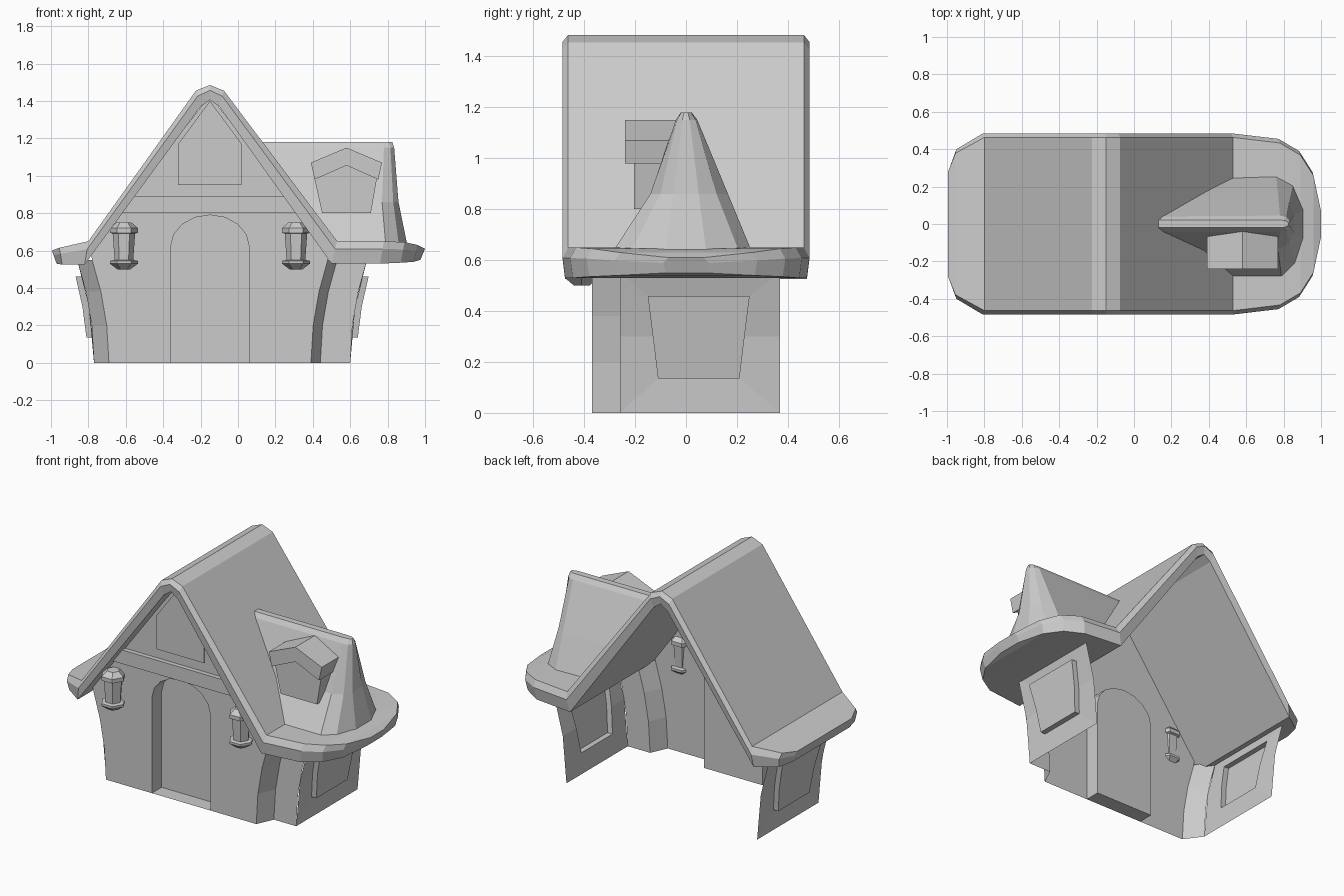
import bpy
import math

cube = bpy.data.objects.get("Cube")
if cube:
    bpy.data.objects.remove(cube, do_unlink=True)

# One plain grey for everything
GREY = (0.6, 0.6, 0.6, 1.0)
grey = bpy.data.materials.new("plain_grey")
grey.use_nodes = True
grey.diffuse_color = GREY
shader = grey.node_tree.nodes["Principled BSDF"]
shader.inputs["Base Color"].default_value = GREY
shader.inputs["Roughness"].default_value = 0.9


def add_object(name, verts, faces):
    mesh = bpy.data.meshes.new(name)
    mesh.from_pydata(verts, [], faces)
    mesh.materials.append(grey)
    mesh.update()
    obj = bpy.data.objects.new(name, mesh)
    bpy.context.collection.objects.link(obj)
    return obj


def prism(name, outline, front, back, recess=False):
    """Extrude an (x, z) outline along y; a recess is open in front and faces inward."""
    n = len(outline)
    verts = [(x, y, z) for y in (front, back) for x, z in outline]
    faces = [[i, i + n, (i + 1) % n + n, (i + 1) % n] for i in range(n)]
    faces.append(list(range(2 * n - 1, n - 1, -1)))
    if recess:
        faces = [f[::-1] for f in faces]
    else:
        faces.append(list(range(n)))
    return add_object(name, verts, faces)


def loft(name, rings, closed=True, caps=(True, True)):
    """Skin a list of rings that all have the same number of points."""
    n = len(rings[0])
    verts = [p for ring in rings for p in ring]
    faces = []
    for r in range(len(rings) - 1):
        for i in range(n if closed else n - 1):
            j = (i + 1) % n
            faces.append([r * n + i, r * n + j, (r + 1) * n + j, (r + 1) * n + i])
    if caps[0]:
        faces.append(list(range(n - 1, -1, -1)))
    if caps[1]:
        faces.append(list(range(len(verts) - n, len(verts))))
    return add_object(name, verts, faces)


WALL_TOP = 0.55
LEVELS = (0, 0.2, 0.38, WALL_TOP)
FRONT, SIDE_FRONT, REAR = -0.37, -0.26, 0.37
MID = -0.15


def flare(z):
    return 0.09 * (z / WALL_TOP) ** 2


# Roof: cross-sections from the right eave, over the gable, to the round brim
# (top x, top z, bottom x, bottom z, half width)
stations = [
    (-0.995, 0.60, -0.97, 0.53, 0.30),
    (-0.955, 0.615, -0.94, 0.525, 0.40),
    (-0.80, 0.65, -0.82, 0.525, 0.485),
    (-0.225, 1.455, -0.20, 1.37, 0.485),
    (MID, 1.485, MID, 1.405, 0.485),
    (-0.075, 1.455, -0.10, 1.37, 0.485),
    (0.53, 0.65, 0.50, 0.53, 0.485),
    (0.78, 0.65, 0.76, 0.53, 0.455),
    (0.89, 0.645, 0.87, 0.535, 0.39),
    (0.96, 0.63, 0.94, 0.54, 0.28),
    (1.0, 0.61, 0.975, 0.55, 0.09),
]
rings = []
for xt, zt, xb, zb, w in stations:
    xm, zm = xt + (xb - xt) * 0.35, zt + (zb - zt) * 0.35
    half = [(xt, w - 0.022, zt), (xm, w, zm), (xb, w - 0.01, zb)]
    rings.append(half + [(x, -y, z) for x, y, z in reversed(half)])
loft("main_roof", [ring[::-1] for ring in rings])

# Front wall with an arched doorway notch
arch = [(MID - 0.21 * math.cos(math.pi * i / 8), 0.62 + 0.17 * math.sin(math.pi * i / 8))
        for i in range(9)]
door_outline = [(MID - 0.21, 0)] + arch + [(MID + 0.21, 0)]
left_edge = [(0.39 + flare(z), z) for z in LEVELS]
right_edge = [(-0.69 - flare(z), z) for z in reversed(LEVELS)]
gable = left_edge + [(0.49, 0.6), (MID, 1.43), (-0.79, 0.6)] + right_edge + door_outline
add_object("front_wall", [(x, FRONT, z) for x, z in gable], [list(range(len(gable)))])
prism("door_recess", door_outline[::-1], FRONT, FRONT + 0.1, recess=True)

# Cross beam and attic panel
prism("cross_beam", [(-0.63, 0.8), (0.33, 0.8), (0.26, 0.89), (-0.56, 0.89)],
      FRONT - 0.03, FRONT)
prism("attic_panel", [(-0.32, 0.95), (0.02, 0.95), (0.02, 1.17), (MID, 1.4), (-0.32, 1.17)],
      FRONT - 0.009, FRONT)


# Flared corners between the front and the side walls
def corner(name, path, side):
    loft(name, [[(x + side * flare(z), y, z) for x, y in path] for z in LEVELS],
         closed=False, caps=(False, False))


corner("right_corner", [(-0.77, SIDE_FRONT), (-0.69, FRONT)], -1)
corner("left_corner", [(0.39, FRONT), (0.44, SIDE_FRONT), (0.60, SIDE_FRONT)], 1)


# Side walls, each with a hollow window box pushed outward
def side_wall(name, base, side):
    outer = [(SIDE_FRONT, 0), (REAR, 0), (REAR, 0.3), (REAR, WALL_TOP),
             (SIDE_FRONT, WALL_TOP), (SIDE_FRONT, 0.3)]
    inner = [(-0.11, 0.135), (0.21, 0.135), (0.23, 0.3), (0.25, 0.46),
             (-0.15, 0.46), (-0.13, 0.3)]
    ring_list = [[(base + side * (flare(z) + out), y, z) for y, z in loop]
                 for loop, out in ((outer, 0), (inner, 0), (inner, 0.035))]
    if side < 0:
        ring_list = [ring[::-1] for ring in ring_list]
    loft(name, ring_list, caps=(False, True))


side_wall("left_wall", 0.60, 1)
side_wall("right_wall", -0.77, -1)

# Pointed side roof rising from the brim
foot = [(0.45, 0.25), (0.76, 0.26), (0.85, 0.21), (0.905, 0.08),
        (0.905, -0.08), (0.86, -0.22), (0.79, -0.29), (0.45, -0.29)]
waist = [(0.3, 0.165), (0.77, 0.165), (0.83, 0.12), (0.858, 0.05),
         (0.858, -0.05), (0.83, -0.1), (0.77, -0.14), (0.3, -0.14)]
crown = [(0.1, 0.04), (0.78, 0.045), (0.815, 0.038), (0.835, 0.015),
         (0.835, -0.015), (0.815, -0.035), (0.78, -0.04), (0.1, -0.04)]
ridge = [(x - 0.01, y * 0.5) for x, y in crown]
layers = ((foot, 0.63), (waist, 0.86), (crown, 1.15), (ridge, 1.18))
loft("side_roof", [[(x, y, z) for x, y in loop[::-1]] for loop, z in layers],
     closed=False, caps=(False, True))

# Dormer on the side roof
prism("dormer_body", [(0.45, 0.8), (0.71, 0.8), (0.745, 1.0), (0.58, 1.08), (0.405, 1.0)],
      -0.205, 0)
prism("dormer_roof", [(0.41, 0.98), (0.58, 1.055), (0.75, 0.98),
                      (0.77, 1.07), (0.58, 1.15), (0.39, 1.07)], -0.24, 0)

# Wall lanterns: six-sided turned profile (radius, height)
lantern = [(0.035, 0.5), (0.075, 0.53), (0.075, 0.545), (0.05, 0.55),
           (0.06, 0.69), (0.075, 0.695), (0.075, 0.72), (0.04, 0.75)]
for name, cx in (("right_lantern", -0.61), ("left_lantern", 0.31)):
    loft(name, [[(cx + r * math.cos(math.pi * i / 3), FRONT - 0.04 + r * math.sin(math.pi * i / 3), z)
                 for i in range(6)] for r, z in lantern])
